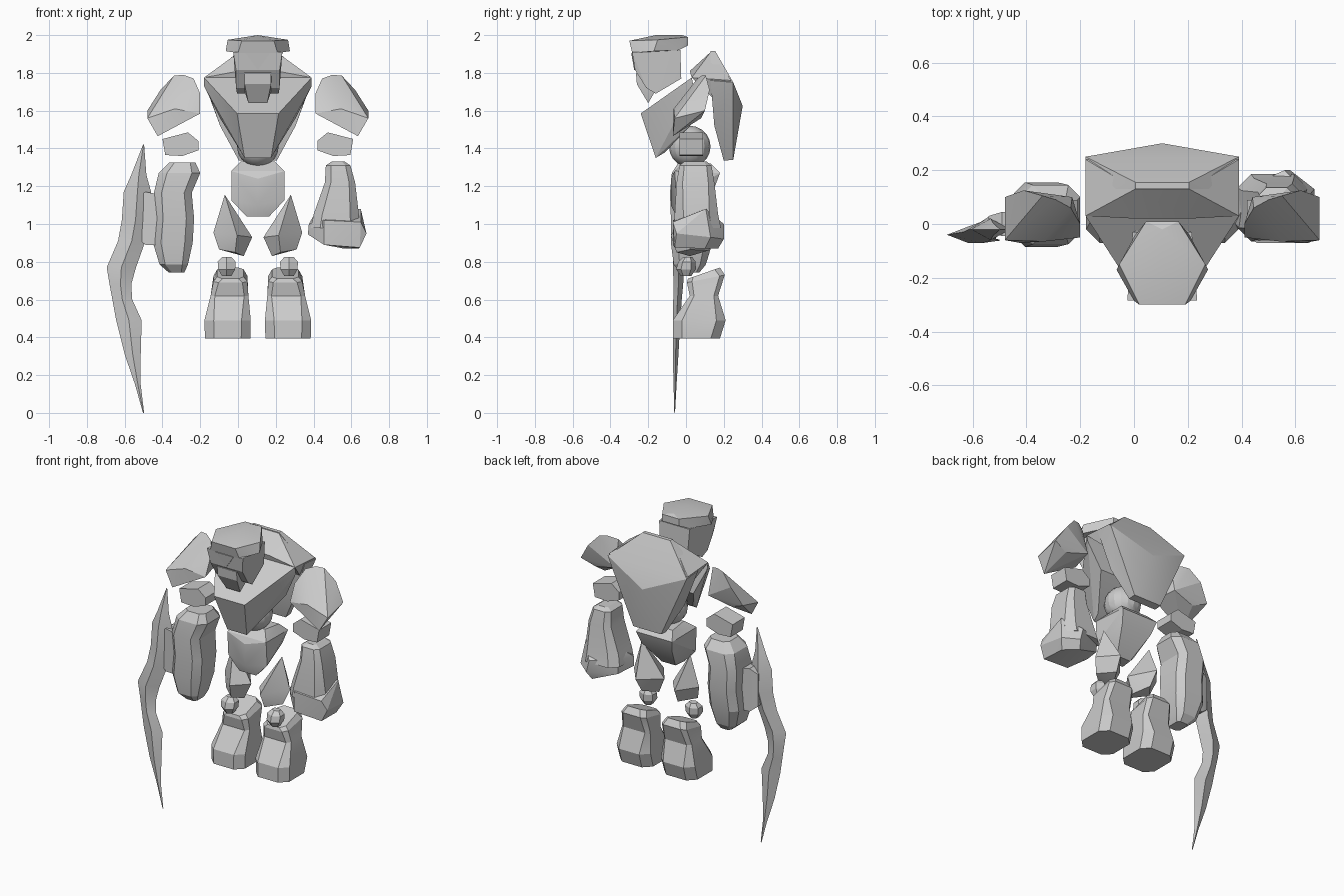
import bpy
import bmesh
import math

AXIS = .105  # centre line of the body

cube = bpy.data.objects.get("Cube")
if cube:
    bpy.data.objects.remove(cube, do_unlink=True)

stone = bpy.data.materials.new("stone_grey")
stone.use_nodes = True
grey = (.6, .6, .6, 1)
stone.diffuse_color = grey
for node in stone.node_tree.nodes:
    if node.type == 'BSDF_PRINCIPLED':
        node.inputs["Base Color"].default_value = grey


def finish(name, bm, x=0, paired=False):
    """Turn a bmesh into a shaded object, optionally mirrored about the axis."""
    bmesh.ops.recalc_face_normals(bm, faces=bm.faces[:])
    mesh = bpy.data.meshes.new(name)
    bm.to_mesh(mesh)
    bm.free()
    obj = bpy.data.objects.new(name, mesh)
    bpy.context.collection.objects.link(obj)
    obj.location.x = x
    mesh.materials.append(stone)
    bpy.ops.object.select_all(action='DESELECT')
    obj.select_set(True)
    bpy.context.view_layer.objects.active = obj
    bpy.ops.object.shade_smooth_by_angle(angle=math.radians(20))
    if paired:
        obj.modifiers.new("pair", 'MIRROR').use_mirror_merge = False
    return obj


def hull(name, points, x=AXIS, paired=False):
    """Faceted rock wrapped around a few corner points."""
    bm = bmesh.new()
    for p in points:
        bm.verts.new(p)
    bmesh.ops.convex_hull(bm, input=bm.verts[:])
    loose = [v for v in bm.verts if not v.link_faces]
    bmesh.ops.delete(bm, geom=loose, context='VERTS')
    bmesh.ops.dissolve_limit(bm, angle_limit=math.radians(.5),
                             verts=bm.verts[:], edges=bm.edges[:])
    return finish(name, bm, x, paired)


def both(points):
    """Corner points plus their mirror images."""
    return points + [(-x, y, z) for x, y, z in points if x]


def ring(x, y, z, width, depth, sides=6):
    """Horizontal cross-section; diamonds point sideways, others lie flat."""
    turn = 0 if sides == 4 else math.pi / sides
    grow = .5 / math.cos(turn)
    angles = [turn + math.tau * i / sides for i in range(sides)]
    return [(x + math.cos(a) * width * grow, y + math.sin(a) * depth * grow, z)
            for a in angles]


def block(x, y, z, width, depth, cut=.2, tilt=0):
    """Rectangular cross-section with cut corners, rising towards the back."""
    w, d = width / 2, depth / 2
    c = cut * min(width, depth)
    corners = [(w, d - c), (w - c, d), (c - w, d), (-w, d - c),
               (-w, c - d), (c - w, -d), (w - c, -d), (w, c - d)]
    return [(x + u, y + v, z + v * tilt) for u, v in corners]


def loft(name, rings, x=AXIS, paired=False):
    """Skin over a stack of cross-sections with closed ends."""
    bm = bmesh.new()
    rows = [[bm.verts.new(p) for p in r] for r in rings]
    for low, high in zip(rows, rows[1:]):
        for i in range(len(low)):
            j = (i + 1) % len(low)
            bm.faces.new((low[i], low[j], high[j], high[i]))
    bm.faces.new(rows[0])
    bm.faces.new(rows[-1])
    return finish(name, bm, x, paired)


# Head: helmet cap, face block, chin and forehead mark
hull("helmet_cap", both([
    (0, -.02, 2), (0, -.16, 2), (.06, .01, 1.99), (.16, -.15, 1.975),
    (.085, -.3, 1.97), (.06, .01, 1.945), (.17, -.17, 1.915),
    (.105, -.285, 1.905), (.1, -.04, 1.92)]))
hull("face", both([
    (.13, -.285, 1.91), (.115, -.27, 1.815), (.11, -.03, 1.92),
    (.1, -.025, 1.77), (.11, -.16, 1.69), (.115, -.21, 1.72)]))
hull("chin", both([
    (.07, -.26, 1.74), (.05, -.2, 1.64), (.075, -.2, 1.82),
    (.07, -.165, 1.7), (.07, -.265, 1.8)]))
hull("forehead_mark", both([
    (s, y + shift, z) for shift in (0, -.006)
    for s, y, z in ((.065, -.284, 1.905), (0, -.268, 1.815))]))

# Torso: back shell, shoulder slab, chest plate, ball joint and pelvis
hull("back_shell", both([
    (.1, .13, 1.915), (.1, .155, 1.915), (.285, .25, 1.75),
    (.285, .13, 1.76), (.2, .15, 1.52), (0, .3, 1.625),
    (.1, .25, 1.34), (.1, .2, 1.335)]))
hull("shoulder_slab", both([
    (.1, .13, 1.91), (.285, .03, 1.775), (.285, .24, 1.76),
    (.1, .02, 1.81), (.24, .15, 1.66)]))
hull("chest_plate", both([
    (.285, .03, 1.775), (.285, .04, 1.73), (.11, -.24, 1.585),
    (.07, -.16, 1.35), (.08, -.11, 1.38), (.2, .06, 1.56), (.14, -.04, 1.5)]))
ball = bmesh.new()
bmesh.ops.create_uvsphere(ball, u_segments=16, v_segments=10, radius=.11)
bmesh.ops.translate(ball, verts=ball.verts, vec=(0, .02, 1.41))
finish("waist_ball", ball, AXIS)
hull("pelvis", both([
    (.09, .0, 1.33), (.14, -.06, 1.28), (.1, .13, 1.32), (.13, .18, 1.27),
    (.14, -.05, 1.125), (0, -.08, 1.24), (0, -.08, 1.1), (.11, .15, 1.19),
    (.06, -.05, 1.04), (.05, .03, 1.04)]))

# Legs
hull("thigh", [
    (.175, .055, 1.155), (.235, .05, .955), (.03, .03, .93),
    (.11, -.08, .94), (.14, .17, .95), (.205, .02, .865),
    (.075, .02, .83), (.12, -.05, .85), (.13, .12, .86)], paired=True)
loft("knee", [
    ring(x=.165, y=.0, z=.725, width=.05, depth=.05),
    ring(x=.165, y=.0, z=.76, width=.09, depth=.09),
    ring(x=.165, y=.005, z=.8, width=.095, depth=.08),
    ring(x=.165, y=.01, z=.825, width=.05, depth=.04)], paired=True)
loft("foot", [
    block(x=.16, y=.055, z=.395, width=.24, depth=.25),
    block(x=.16, y=.07, z=.49, width=.245, depth=.28),
    block(x=.15, y=.095, z=.62, width=.2, depth=.15, cut=.15),
    block(x=.145, y=.105, z=.71, width=.18, depth=.2, cut=.15, tilt=.2),
    block(x=.145, y=.095, z=.74, width=.14, depth=.17, tilt=.35)], paired=True)

# Upper arms and elbows
hull("upper_arm", [
    (.395, .09, 1.79), (.445, .105, 1.785), (.34, .06, 1.77),
    (.305, .0, 1.69), (.305, -.05, 1.585), (.53, -.07, 1.465),
    (.585, -.06, 1.56), (.585, .1, 1.6), (.515, .125, 1.71),
    (.335, .1, 1.6), (.49, .08, 1.56), (.44, -.065, 1.61)], paired=True)
hull("elbow", [
    (x, y, z) for y in (-.035, .09) for x, z in (
        (.315, 1.44), (.37, 1.485), (.505, 1.45),
        (.49, 1.365), (.4, 1.36), (.315, 1.39))], paired=True)

# Left forearm: heavy cuff over a tapering arm
loft("left_forearm", [
    block(x=.515, y=.06, z=.98, width=.26, depth=.25),
    block(x=.52, y=.055, z=1.05, width=.24, depth=.23),
    block(x=.54, y=.05, z=1.22, width=.16, depth=.2),
    block(x=.53, y=.05, z=1.31, width=.13, depth=.17),
    block(x=.53, y=.05, z=1.33, width=.07, depth=.12)], x=0)
hull("left_cuff", [
    (.375, .0, 1.0), (.37, .01, .945), (.4, .13, 1.02), (.4, .13, .93),
    (.455, -.07, 1.02), (.455, -.07, .89), (.65, -.07, 1.01),
    (.68, -.05, .95), (.645, -.06, .875), (.56, .2, 1.0),
    (.58, .2, .92), (.65, .105, 1.08), (.67, .13, .93),
    (.56, .17, .87), (.64, .1, .87), (.4, .05, 1.045)], x=0)

# Right forearm: rounded boulder
loft("right_forearm", [
    block(x=-.325, y=.02, z=.742, width=.08, depth=.1),
    block(x=-.34, y=.02, z=.785, width=.15, depth=.17),
    block(x=-.345, y=.03, z=.9, width=.21, depth=.22),
    block(x=-.335, y=.035, z=1.03, width=.205, depth=.23),
    block(x=-.345, y=.035, z=1.165, width=.2, depth=.24),
    block(x=-.31, y=.035, z=1.27, width=.22, depth=.22),
    block(x=-.295, y=.03, z=1.325, width=.14, depth=.14)], x=0)

# Curved blade with a diamond section, and the grip joining it to the arm
blade = [  # height, outer edge, inner edge, depth position, thickness
    (0, -.503, -.497, -.06, .004),
    (.15, -.545, -.515, -.058, .016),
    (.31, -.6, -.515, -.055, .03),
    (.49, -.645, -.51, -.05, .04),
    (.6, -.665, -.56, -.045, .045),
    (.68, -.68, -.565, -.04, .05),
    (.77, -.695, -.54, -.04, .06),
    (.91, -.635, -.49, -.03, .08),
    (1.02, -.615, -.47, -.02, .09),
    (1.17, -.605, -.46, -.02, .08),
    (1.26, -.565, -.485, -.02, .05),
    (1.42, -.503, -.497, -.02, .004)]
loft("blade", [
    ring(x=(outer + inner) / 2, y=y, z=z, width=inner - outer, depth=d, sides=4)
    for z, outer, inner, y, d in blade], x=0)
hull("blade_grip", [
    (x, y, z) for x, half, low, high in (
        (-.54, .03, .93, 1.14), (-.49, .045, .89, 1.17), (-.38, .05, .89, 1.15))
    for y in (-half, half) for z in (low, high)], x=0)
